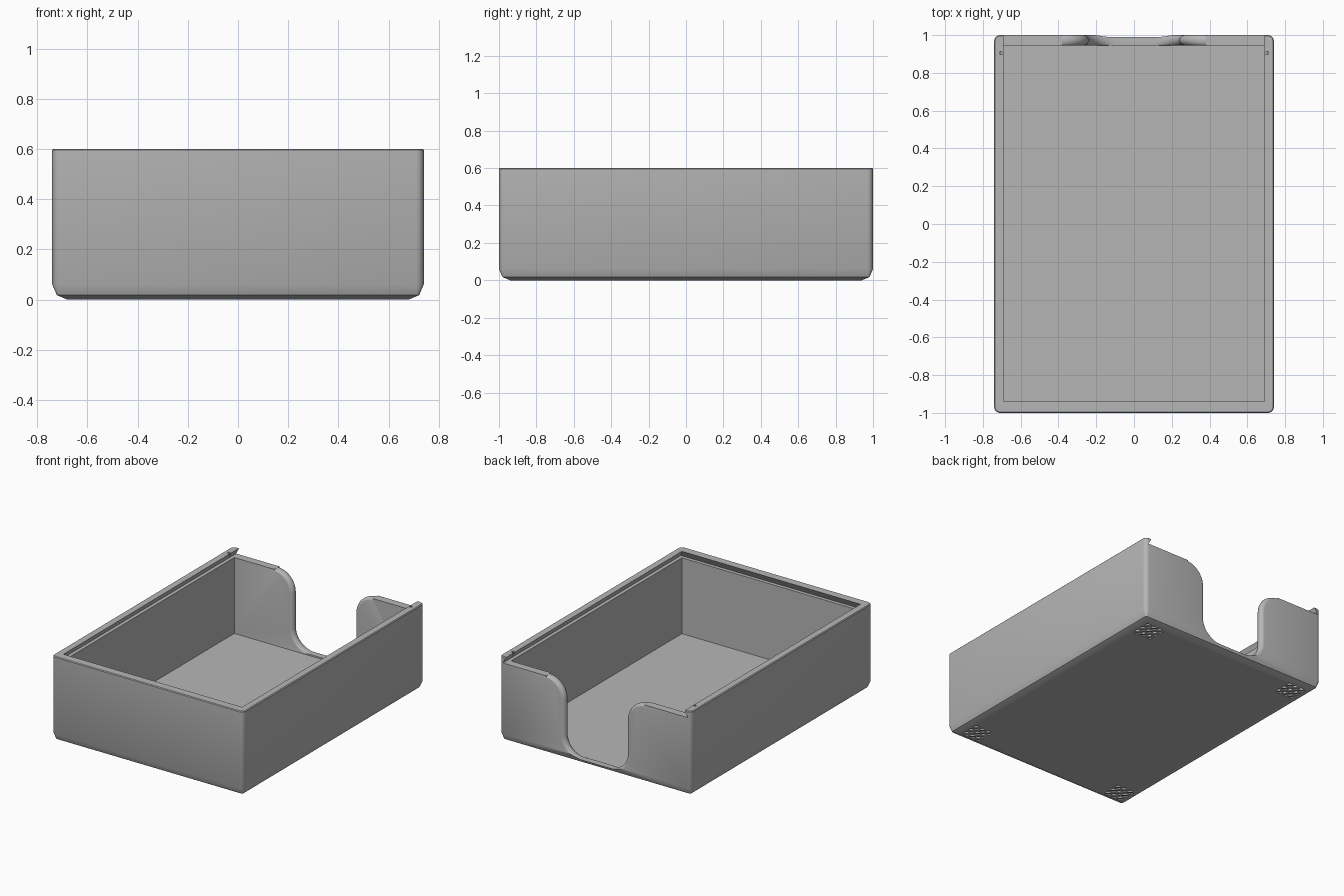
import bpy, bmesh
from math import sin, cos, pi, sqrt, radians

cube = bpy.data.objects.get("Cube")
if cube:
    bpy.data.objects.remove(cube, do_unlink=True)

HX, HY, TOP = 0.74, 1.0, 0.60
LEDGE, FLOOR = 0.555, 0.025

grey = bpy.data.materials.new("plain grey")
grey.use_nodes = True
grey.diffuse_color = (0.47, 0.47, 0.47, 1)
grey.node_tree.nodes["Principled BSDF"].inputs["Base Color"].default_value = grey.diffuse_color


def finish(name, bm):
    bmesh.ops.recalc_face_normals(bm, faces=bm.faces)
    mesh = bpy.data.meshes.new(name)
    bm.to_mesh(mesh)
    bm.free()
    mesh.materials.append(grey)
    obj = bpy.data.objects.new(name, mesh)
    bpy.context.collection.objects.link(obj)
    return obj


def loft(bm, loops):
    """Skin matching closed loops and cap both ends."""
    rings = [[bm.verts.new(p) for p in loop] for loop in loops]
    for a, b in zip(rings, rings[1:]):
        for i in range(len(a)):
            j = (i + 1) % len(a)
            bm.faces.new((a[i], a[j], b[j], b[i]))
    bm.faces.new(rings[0])
    bm.faces.new(rings[-1])


def rectangle(x, y0, y1, z):
    return [(-x, y0, z), (x, y0, z), (x, y1, z), (-x, y1, z)]


def rounded_rectangle(inset, z, steps=4):
    r = max(0.03 - inset, 0.004)
    cx, cy = HX - inset - r, HY - inset - r
    points = []
    for q, (sx, sy) in enumerate([(1, 1), (-1, 1), (-1, -1), (1, -1)]):
        for i in range(steps + 1):
            a = (q + i / steps) * pi / 2
            points.append((sx * cx + r * cos(a), sy * cy + r * sin(a), z))
    return points


def carve(target, cutter):
    mod = target.modifiers.new("cut", "BOOLEAN")
    mod.operation = "DIFFERENCE"
    mod.solver = "EXACT"
    mod.object = cutter
    bpy.context.view_layer.objects.active = target
    bpy.ops.object.modifier_apply(modifier=mod.name)
    bpy.data.objects.remove(cutter, do_unlink=True)


# Outer block with rounded corners and a rounded bottom edge
bm = bmesh.new()
profile = [(0.06, 0), (0.018, 0.018), (0, 0.06), (0, TOP - 0.005), (0.005, TOP)]
loft(bm, [rounded_rectangle(d, z) for d, z in profile])
box = finish("tray_box", bm)

# Inner cavity
bm = bmesh.new()
loft(bm, [rectangle(0.69, -0.94, 0.945, z) for z in (FLOOR, 0.58)])
carve(box, finish("cavity_cutter", bm))

# Dovetail slot for a sliding lid, open at the back
bm = bmesh.new()
slope = 0.025 / (TOP - LEDGE)
levels = []
for z in (LEDGE, TOP + 0.01):
    d = (z - TOP) * slope
    levels.append(rectangle(0.69 - d, -0.94 + d, 1.1, z))
loft(bm, levels)
carve(box, finish("lid_slot_cutter", bm))


# Thumb notch in the back wall, with rounded edges
def notch_loop(y, steps=10):
    t = max(-1, min(1, (y - 0.9725) / 0.0275))
    off = 0.0275 * (1 - sqrt(1 - t * t))
    r = 0.14
    half = [(0.38, 0.7)]
    for i in range(steps + 1):
        a = i / steps * pi / 2
        rr = r - off * (0.4 + 0.6 * sin(a))
        half.append((0.38 - rr * sin(a), LEDGE - r + rr * cos(a)))
    for i in range(steps + 1):
        a = i / steps * pi / 2
        rr = r + off * cos(a)
        half.append((0.1 + rr * cos(a), 0.175 - rr * sin(a)))
    return [(x, y, z) for x, z in half] + [(-x, y, z) for x, z in reversed(half)]


bm = bmesh.new()
bend = [0.9725 + 0.0275 * sin(radians(a)) for a in range(-90, 91, 15)]
loft(bm, [notch_loop(y) for y in [0.9] + bend + [1.05]])
carve(box, finish("thumb_notch_cutter", bm))

# Small catch holes in the rim near the back
bm = bmesh.new()
for side in (-1, 1):
    ring = [(side * 0.703 + 0.009 * cos(k * pi / 6), 0.905 + 0.009 * sin(k * pi / 6))
            for k in range(12)]
    loft(bm, [[(x, y, z) for x, y in ring] for z in (0.575, 0.65)])
carve(box, finish("catch_hole_cutter", bm))

# Triangular recesses in four square patches under the floor
bm = bmesh.new()
cell, gap = 0.05, 0.005
for sx in (-1, 1):
    for sy in (-1, 1):
        for i in range(3):
            for j in range(3):
                cx, cy = sx * 0.6 + (i - 1) * cell, sy * 0.865 + (j - 1) * cell
                for s in (-1, 1):
                    h = cell / 2 - gap / 2
                    tri = [(cx - s * h, cy - s * h), (cx + s * (h - 2 * gap), cy - s * h),
                           (cx - s * h, cy + s * (h - 2 * gap))]
                    loft(bm, [[(x, y, z) for x, y in tri] for z in (-0.02, 0.012)])
carve(box, finish("foot_patch_cutter", bm))

# Smooth shading with sharp creases kept
bpy.ops.object.select_all(action="DESELECT")
box.select_set(True)
bpy.context.view_layer.objects.active = box
bpy.ops.object.shade_smooth_by_angle(angle=radians(30))
